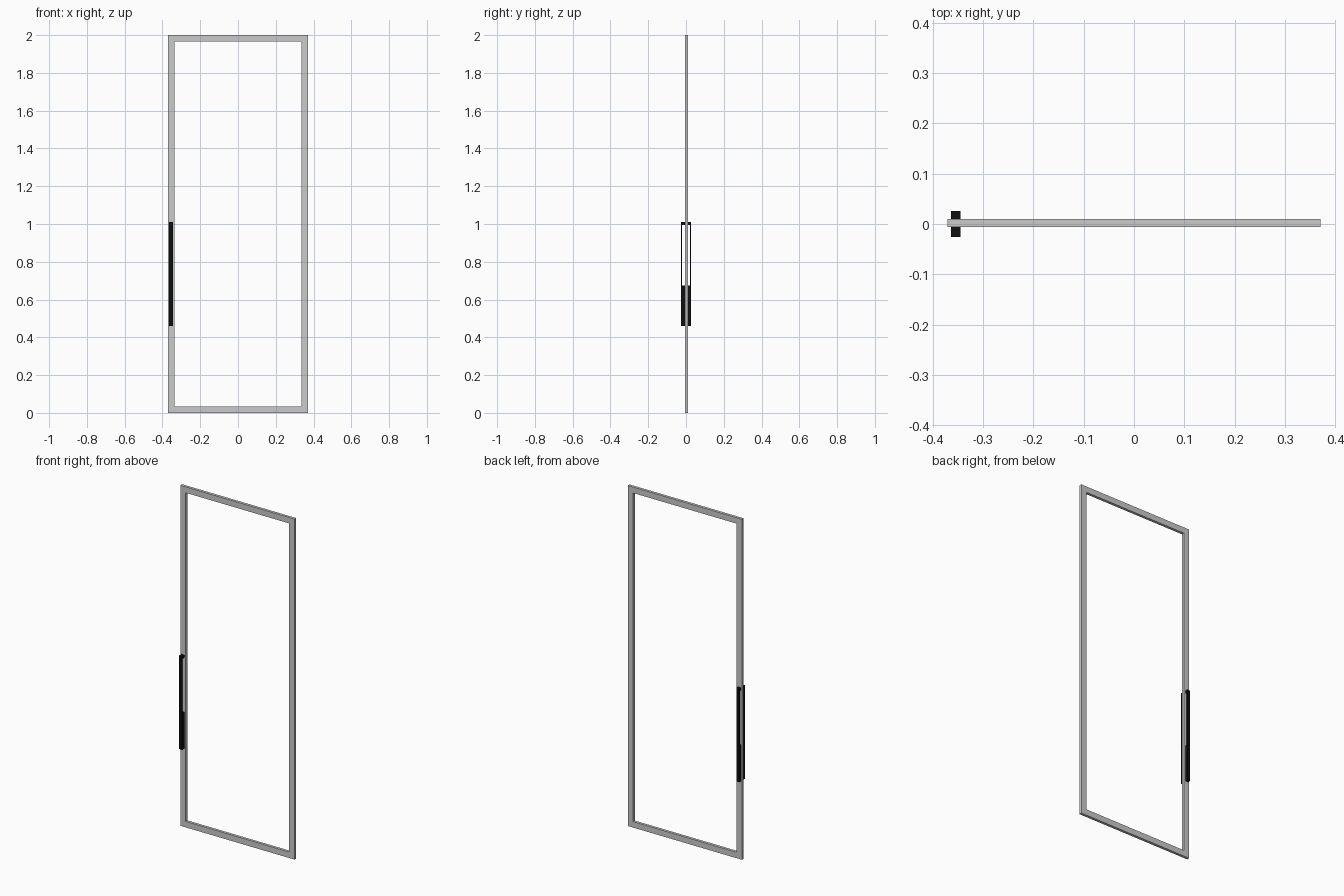
import bpy, bmesh

if "Cube" in bpy.data.objects:
    bpy.data.objects.remove(bpy.data.objects["Cube"])

black = bpy.data.materials.new("black_handle")
black.diffuse_color = (0.005, 0.005, 0.005, 1)
black.use_nodes = True
black.node_tree.nodes["Principled BSDF"].inputs["Base Color"].default_value = black.diffuse_color


def prism(name, loops, to_co, depth, mat=None):
    """Extrude a flat ring or polygon; loops = [outer] or [outer, inner] of equal length."""
    bm = bmesh.new()
    rings = [[bm.verts.new(to_co(a, b)) for a, b in lp] for lp in loops]
    n = len(rings[0])
    if len(rings) == 1:
        faces = [bm.faces.new(rings[0])]
    else:
        o, i = rings
        faces = [bm.faces.new((o[k], o[(k + 1) % n], i[(k + 1) % n], i[k])) for k in range(n)]
    geo = bmesh.ops.extrude_face_region(bm, geom=faces)["geom"]
    bmesh.ops.translate(bm, vec=depth, verts=[g for g in geo if isinstance(g, bmesh.types.BMVert)])
    bmesh.ops.recalc_face_normals(bm, faces=bm.faces)
    me = bpy.data.meshes.new(name)
    bm.to_mesh(me)
    bm.free()
    ob = bpy.data.objects.new(name, me)
    bpy.context.collection.objects.link(ob)
    if mat:
        me.materials.append(mat)
    return ob


def rect(a0, a1, b0, b1):
    return [(a0, b0), (a1, b0), (a1, b1), (a0, b1)]


# Door frame
FRONT, BACK = -0.006, 0.010
prism("door_frame", [rect(-0.371, 0.371, 0, 2), rect(-0.336, 0.336, 0.035, 1.965)],
      lambda x, z: (x, FRONT, z), (0, BACK - FRONT, 0))

# Pull handles: solid lower block, slim grip and top return in one profile
for name, face, out in (("front_handle", FRONT, -0.026), ("back_handle", BACK, 0.026)):
    s = 1 if out > 0 else -1
    grip = out - s * 0.005
    profile = [(face, 0.46), (out, 0.46), (out, 1.01), (face, 1.01),
               (face, 0.994), (grip, 0.994), (grip, 0.675), (face, 0.675)]
    prism(name, [profile], lambda y, z: (-0.364, y, z), (0.019, 0, 0), black)
